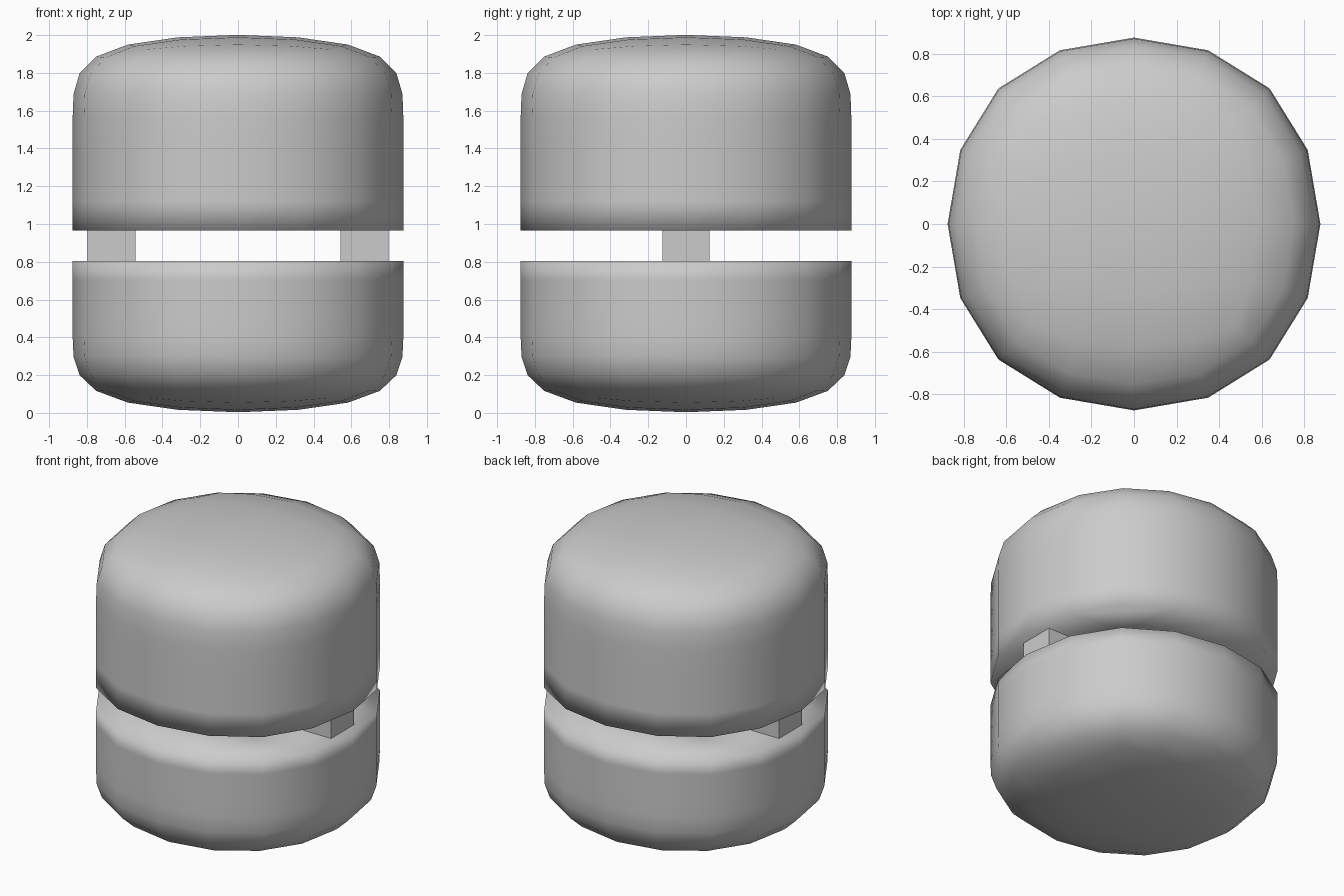
import bpy, bmesh

if "Cube" in bpy.data.objects:
    bpy.data.objects.remove(bpy.data.objects["Cube"])

HALF = 0.955  # half-width of the square cage that subdivides to a round body


def rounded_half(name, z_end, z_loop, z_cut):
    """Square cage with one support loop, subdivided; rim at the gap stays sharp."""
    bm = bmesh.new()
    crease = bm.edges.layers.float.new("crease_edge")
    corners = [(-1, -1), (1, -1), (1, 1), (-1, 1)]
    rings = [[bm.verts.new((x * HALF, y * HALF, z)) for x, y in corners]
             for z in (z_cut, z_loop, z_end)]
    for a, b in zip(rings, rings[1:]):
        for i in range(4):
            j = (i + 1) % 4
            bm.faces.new((a[i], a[j], b[j], b[i]))
    bm.faces.new(rings[-1])
    rim = bm.faces.new(rings[0][::-1])
    for e in rim.edges:
        e[crease] = 1.0
    bmesh.ops.recalc_face_normals(bm, faces=bm.faces)
    for f in bm.faces:
        f.smooth = True
    mesh = bpy.data.meshes.new(name)
    bm.to_mesh(mesh)
    bm.free()
    obj = bpy.data.objects.new(name, mesh)
    bpy.context.collection.objects.link(obj)
    sub = obj.modifiers.new("Subdivision", 'SUBSURF')
    sub.levels = sub.render_levels = 2
    return obj


# Two body halves with a gap between them
rounded_half("upper_shell", 2.037, 1.59, 0.965)
rounded_half("lower_shell", -0.032, 0.41, 0.803)

# Square posts bridging the gap on the left and right
for side, label in ((-1, "left"), (1, "right")):
    bpy.ops.mesh.primitive_cube_add(size=1, location=(side * 0.67, 0, 0.884))
    post = bpy.context.object
    post.name = label + "_post"
    post.scale = (0.255, 0.25, 0.164)
